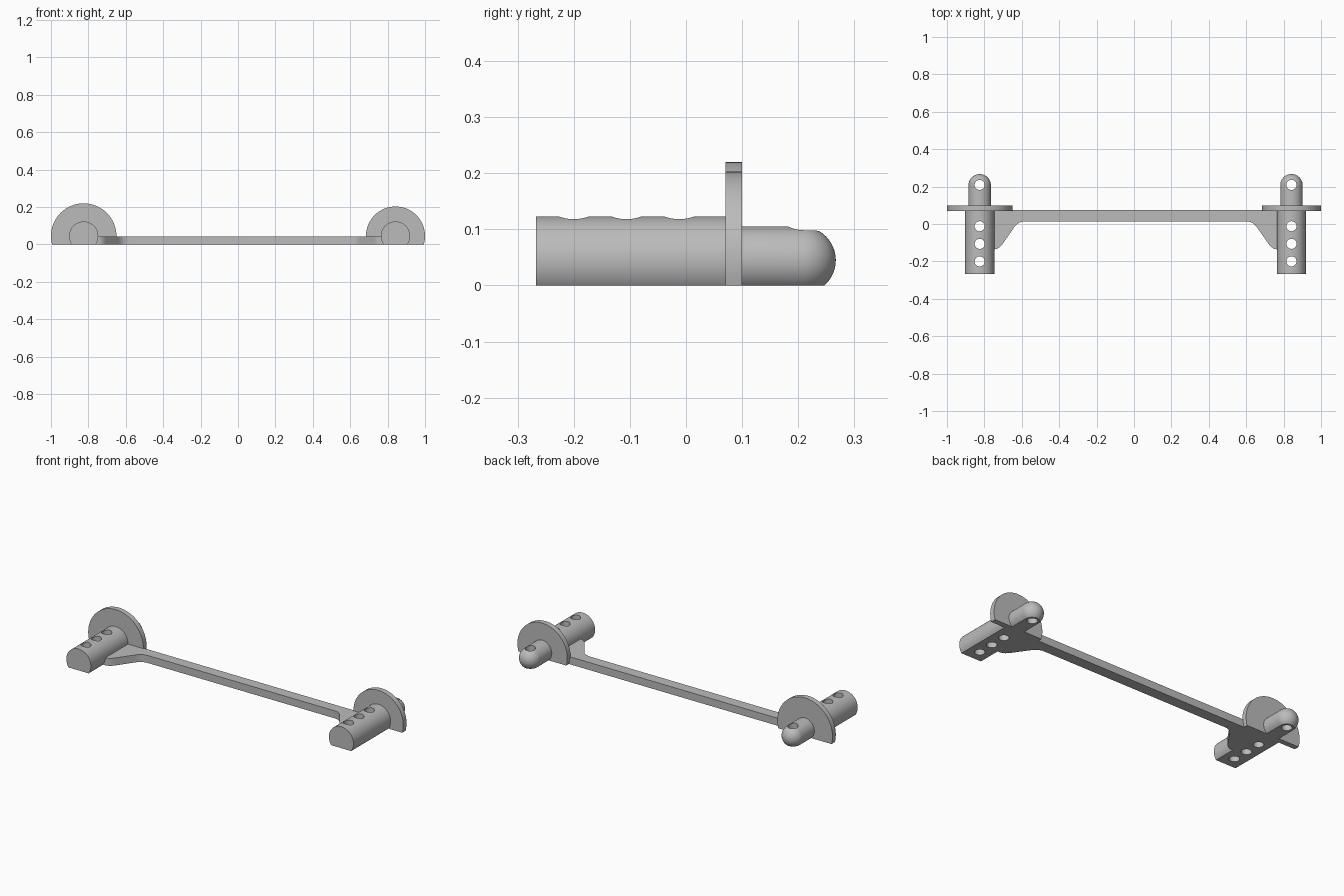
import bpy, bmesh, math
from mathutils import Matrix, Vector

if "Cube" in bpy.data.objects:
    bpy.data.objects.remove(bpy.data.objects["Cube"], do_unlink=True)

AXIS_Z = 0.045      # height of the turned parts' axis
BAR_TOP = 0.043
HOLE_R = 0.027
HOLE_YS = (-0.2, -0.106, -0.012, 0.209)

grey = bpy.data.materials.new("plain grey")
grey.use_nodes = True
colour = (0.5, 0.5, 0.5, 1)
grey.diffuse_color = colour
grey.node_tree.nodes["Principled BSDF"].inputs["Base Color"].default_value = colour


def add_object(name, bm):
    bmesh.ops.recalc_face_normals(bm, faces=bm.faces[:])
    mesh = bpy.data.meshes.new(name)
    bm.to_mesh(mesh)
    bm.free()
    mesh.materials.append(grey)
    obj = bpy.data.objects.new(name, mesh)
    bpy.context.collection.objects.link(obj)
    return obj


def smooth(obj):
    bpy.ops.object.select_all(action='DESELECT')
    obj.select_set(True)
    bpy.context.view_layer.objects.active = obj
    bpy.ops.object.shade_smooth_by_angle(angle=math.radians(30))


def hole_cutter(x):
    bm = bmesh.new()
    for y in HOLE_YS:
        bmesh.ops.create_cone(bm, cap_ends=True, segments=32, radius1=HOLE_R, radius2=HOLE_R,
                              depth=0.6, matrix=Matrix.Translation((x, y, 0.05)))
    return add_object("hole_cutter", bm)


def mount(name, x, flange_r):
    # post, flange, pin and rounded tip turned as one profile of (radius, y)
    post_r, pin_r, tip_y = 0.078, 0.06, 0.207
    profile = [(0, -0.267), (post_r, -0.267), (post_r, 0.07), (flange_r, 0.07),
               (flange_r, 0.1), (pin_r, 0.1)]
    for i in range(13):
        a = math.pi / 2 * i / 12
        profile.append((pin_r * math.cos(a), tip_y + pin_r * math.sin(a)))
    bm = bmesh.new()
    verts = [bm.verts.new((x + r, y, AXIS_Z)) for r, y in profile]
    edges = [bm.edges.new(pair) for pair in zip(verts, verts[1:])]
    bmesh.ops.spin(bm, geom=verts + edges, cent=(x, 0, AXIS_Z), axis=(0, 1, 0),
                   angle=math.tau, steps=64)
    bmesh.ops.remove_doubles(bm, verts=bm.verts[:], dist=0.0001)
    # flat underside
    cut = bmesh.ops.bisect_plane(bm, geom=bm.verts[:] + bm.edges[:] + bm.faces[:],
                                 plane_co=(0, 0, 0), plane_no=(0, 0, 1), clear_inner=True)
    rim = [e for e in cut["geom_cut"] if isinstance(e, bmesh.types.BMEdge)]
    bmesh.ops.contextual_create(bm, geom=rim)
    obj = add_object(name, bm)
    # vertical through holes
    cutter = hole_cutter(x)
    mod = obj.modifiers.new("holes", 'BOOLEAN')
    mod.operation = 'DIFFERENCE'
    mod.solver = 'EXACT'
    mod.object = cutter
    bpy.context.view_layer.objects.active = obj
    bpy.ops.object.modifier_apply(modifier=mod.name)
    bpy.data.objects.remove(cutter, do_unlink=True)
    smooth(obj)


def connecting_bar(left_x, right_x):
    # curved gusset edge as (distance from mount axis, y)
    gusset = [(0.045, -0.136), (0.078, -0.136), (0.092, -0.133), (0.106, -0.125),
              (0.12, -0.11), (0.185, -0.017), (0.197, -0.003), (0.212, 0.008),
              (0.23, 0.013), (0.25, 0.014)]
    back_y = 0.076
    outline = [(right_x + d, y) for d, y in gusset]
    outline += [(left_x - d, y) for d, y in reversed(gusset)]
    outline += [(left_x - 0.045, back_y), (right_x + 0.045, back_y)]
    bm = bmesh.new()
    face = bm.faces.new([bm.verts.new((x, y, 0)) for x, y in outline])
    top = bmesh.ops.extrude_face_region(bm, geom=[face], use_keep_orig=True)["geom"]
    bmesh.ops.translate(bm, vec=Vector((0, 0, BAR_TOP)),
                        verts=[v for v in top if isinstance(v, bmesh.types.BMVert)])
    smooth(add_object("connecting_bar", bm))


mount("right_mount", -0.825, 0.175)
mount("left_mount", 0.842, 0.158)
connecting_bar(0.842, -0.825)
